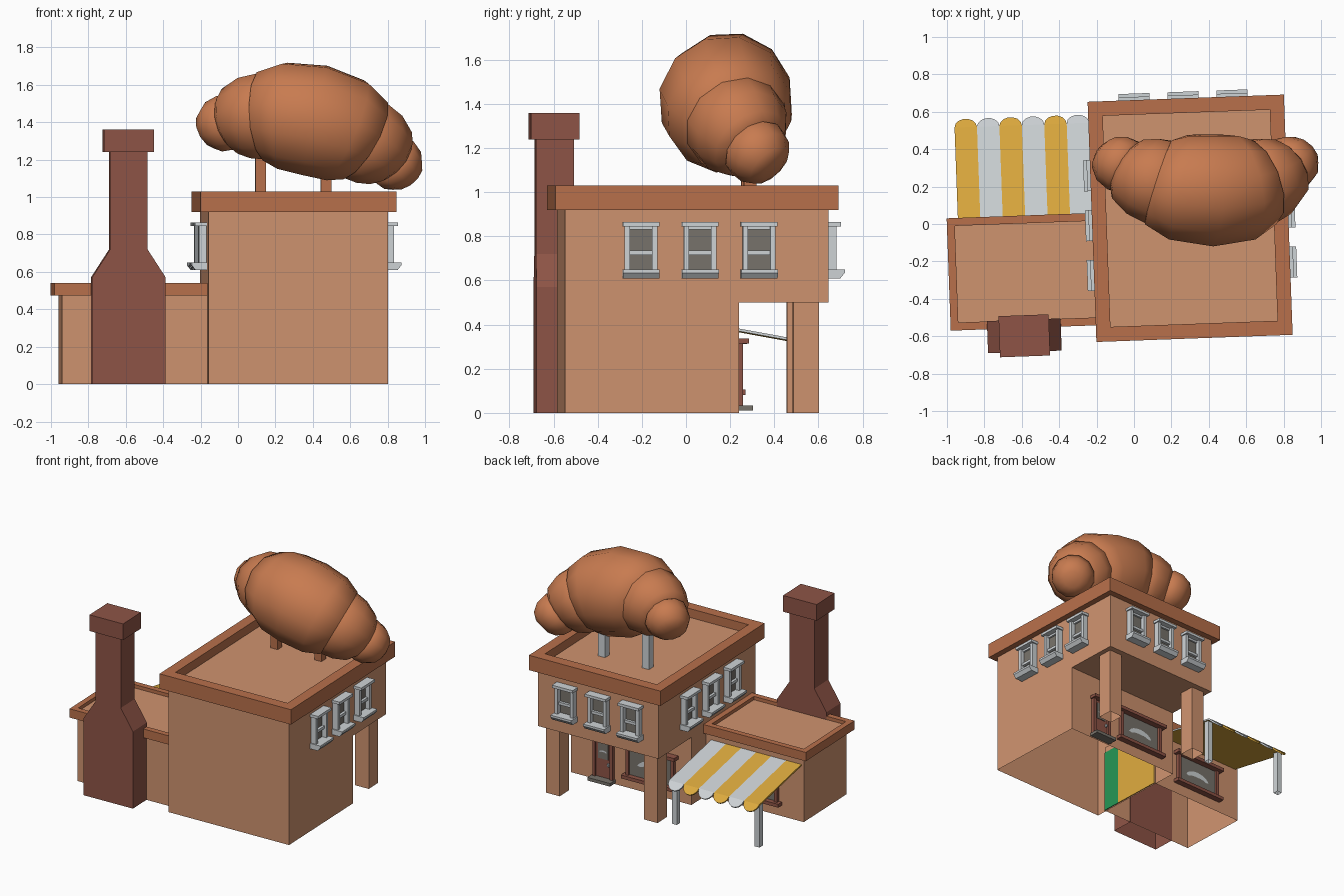
import bpy, bmesh, math
from mathutils import Matrix, Vector

if "Cube" in bpy.data.objects:
    bpy.data.objects.remove(bpy.data.objects["Cube"])

TURN = Matrix.Rotation(math.radians(2.1), 4, 'Z')   # whole building sits slightly turned


def mat(name, r, g, b):
    m = bpy.data.materials.new(name)
    lin = [((c / 255 + 0.055) / 1.055) ** 2.4 for c in (r, g, b)]
    m.diffuse_color = (*lin, 1)
    m.use_nodes = True
    m.node_tree.nodes["Principled BSDF"].inputs["Base Color"].default_value = m.diffuse_color
    return m


WALL = mat("wall tan", 207, 147, 111)
TRIM = mat("trim terracotta", 184, 112, 75)
BRICK = mat("brick red", 142, 84, 70)
GREY = mat("light grey", 206, 211, 214)
GLASS = mat("glass grey", 120, 115, 107)
YELLOW = mat("awning yellow", 222, 171, 62)
CRUST = mat("crust orange", 200, 123, 80)
GREEN = mat("panel green", 38, 150, 85)


def box(bm, x0, x1, y0, y1, z0, z1, m=0):
    prism(bm, [(y0, z0), (y1, z0), (y1, z1), (y0, z1)], x0, x1, m)


def prism(bm, prof, x0, x1, m=0):
    """Extrude a (y, z) profile along x."""
    loft(bm, [[(x, y, z) for y, z in prof] for x in (x0, x1)], m)


def loft(bm, loops, m=0, ring=False):
    rows = [[bm.verts.new(p) for p in lp] for lp in loops]
    pairs = list(zip(rows, rows[1:])) + ([(rows[-1], rows[0])] if ring else [])
    faces = []
    for a, b in pairs:
        for i in range(len(a)):
            j = (i + 1) % len(a)
            faces.append(bm.faces.new((a[i], a[j], b[j], b[i])))
    if not ring:
        faces += [bm.faces.new(rows[0]), bm.faces.new(rows[-1])]
    for f in faces:
        f.material_index = m


def finish(name, bm, mats, M=None, turn=True, smooth=False):
    # undersides at ground level are open
    low = [f for f in bm.faces if all(v.co.z < 0.001 for v in f.verts)]
    bmesh.ops.delete(bm, geom=low, context='FACES_ONLY')
    bmesh.ops.recalc_face_normals(bm, faces=bm.faces)
    if M:
        bm.transform(M)
    if turn:
        bm.transform(TURN)
    me = bpy.data.meshes.new(name)
    for f in bm.faces:
        f.smooth = smooth
    bm.to_mesh(me)
    bm.free()
    for m in mats:
        me.materials.append(m)
    ob = bpy.data.objects.new(name, me)
    bpy.context.collection.objects.link(ob)
    return ob


def rect(x0, x1, y0, y1, z):
    return [(x0, y0, z), (x1, y0, z), (x1, y1, z), (x0, y1, z)]


def parapet(name, x0, x1, y0, y1, z0, z1, t):
    bm = bmesh.new()
    i = (x0 + t, x1 - t, y0 + t, y1 - t)
    o = (x0, x1, y0, y1)
    loft(bm, [rect(*o, z0), rect(*o, z1), rect(*i, z1), rect(*i, z0)], ring=True)
    finish(name, bm, [TRIM])


# main building with the upper floor overhanging the entrance
bm = bmesh.new()
prism(bm, [(-.578, 0), (-.578, .965), (.617, .965), (.617, .5), (.211, .5), (.211, 0)], -.18, .782)
finish("main_walls", bm, [WALL])
parapet("main_parapet", -.224, .826, -.623, .662, .92, 1.03, .078)
for side, x in (("left", -.145), ("right", .637)):
    bm = bmesh.new()
    box(bm, x, x + .11, .46, .575, 0, .5)
    finish(side + "_column", bm, [WALL])

# side wing, with a two-tone end panel inside the main block
bm = bmesh.new()
box(bm, -.96, -.17, -.495, .03, 0, .515)
box(bm, -.17, -.165, -.495, -.35, .001, .47, 1)
box(bm, -.17, -.165, -.35, .03, .001, .47, 2)
finish("wing_walls", bm, [WALL, GREEN, YELLOW])
parapet("wing_parapet", -1.0, -.182, -.534, .067, .475, .54, .042)

# chimney
bm = bmesh.new()
loft(bm, [rect(-.608 - w, -.608 + w, -.576 - d, -.576 + d, z) for w, d, z in (
    (.197, .086, 0), (.197, .086, .57), (.1, .086, .72), (.1, .086, 1.24),
    (.134, .11, 1.24), (.134, .11, 1.36))])
finish("chimney", bm, [BRICK])


def on_wall(x, y, angle):
    """Frame whose +y points out of the wall."""
    return Matrix.Translation((x, y, 0)) @ Matrix.Rotation(math.radians(angle), 4, 'Z')


# upper sash windows
def sash(name, M):
    bm = bmesh.new()
    box(bm, -.06, .06, -.005, .009, .64, .85, 1)
    box(bm, -.083, .083, 0, .062, .845, .865)
    prism(bm, [(0, .61), (.06, .61), (.08, .635), (.08, .65), (0, .65)], -.083, .083)
    for s in (-1, 1):
        a, b = sorted((s * .05, s * .074))
        box(bm, a, b, 0, .042, .65, .845)
    box(bm, -.05, .05, 0, .028, .715, .735)
    box(bm, -.05, .05, 0, .022, .83, .845)
    finish(name, bm, [GREY, GLASS], M)


for i in range(3):
    sash(f"back_window_{i}", on_wall(.025 + .262 * i, .617, 0))
    sash(f"right_window_{i}", on_wall(.782, -.234 + .268 * i, -90))
    sash(f"left_window_{i}", on_wall(-.18, -.267 + .267 * i, 90))


def crescent(bm, cx, cz, r, y, m):
    """Pale pastry silhouette painted on glass."""
    n = 8
    rows = []
    for i in range(n + 1):
        a = math.pi * (.08 + .84 * i / n)
        k = .5 * math.sin(a) + .12
        rows.append([bm.verts.new((cx + q * math.cos(a), y, cz + .6 * q * math.sin(a)))
                     for q in (r, r * (1 - k))])
    for a, b in zip(rows, rows[1:]):
        bm.faces.new((a[0], a[1], b[1], b[0])).material_index = m


# shop windows
for name, x, y in (("shop_window", .14, .211), ("wing_window", -.57, .03)):
    bm = bmesh.new()
    box(bm, -.18, .18, -.005, .008, .1, .32, 1)
    box(bm, -.215, .215, 0, .052, .312, .337)
    box(bm, -.215, .215, 0, .045, .08, .105)
    for s in (-1, 1):
        a, b = sorted((s * .168, s * .192))
        box(bm, a, b, 0, .025, .105, .312)
    crescent(bm, 0, .17, .11, .0095, 2)
    finish(name, bm, [BRICK, GLASS, GREY], on_wall(x, y, 0))

# door with step
bm = bmesh.new()
box(bm, -.06, .06, -.005, .012, .03, .315)
for s in (-1, 1):
    a, b = sorted((s * .058, s * .08))
    box(bm, a, b, 0, .025, .03, .315)
box(bm, -.09, .09, 0, .052, .315, .337)
box(bm, -.04, .04, .01, .016, .17, .295, 1)
crescent(bm, 0, .215, .032, .0175, 2)
box(bm, -.05, -.035, .012, .025, .125, .145, 2)
box(bm, -.09, .09, 0, .07, .01, .033, 1)
finish("door", bm, [BRICK, GLASS, GREY], on_wall(.515, .211, 0))

# striped awning with scalloped edge
bm = bmesh.new()
W = .12
for i in range(6):
    x0 = -.94 + W * i
    p = [bm.verts.new(c) for c in ((x0, .03, .422), (x0 + W, .03, .422),
                                   (x0 + W, .55, .327), (x0, .55, .327))]
    arc = []
    for k in range(1, 7):
        a = math.pi * k / 7
        d = math.sin(a)
        arc.append(bm.verts.new((x0 + W / 2 - W / 2 * math.cos(a), .55 + .045 * d, .327 - .045 * d)))
    for f in (bm.faces.new(p), bm.faces.new([p[2], p[3]] + arc)):
        f.material_index = i % 2
bmesh.ops.remove_doubles(bm, verts=bm.verts, dist=.0005)
bmesh.ops.recalc_face_normals(bm, faces=bm.faces)
bmesh.ops.solidify(bm, geom=bm.faces[:], thickness=.012)
bmesh.ops.recalc_face_normals(bm, faces=bm.faces)
bm.normal_update()
for f in bm.faces:      # plain underside
    if f.normal.z < -.5 and f.calc_center_median().y < .5:
        f.material_index = 0
finish("awning", bm, [YELLOW, GREY])
for side, x in (("left", -.91), ("right", -.25)):
    bm = bmesh.new()
    box(bm, x - .02, x + .02, .49, .53, 0, .33)
    finish(side + "_awning_post", bm, [GREY])

# rooftop sign posts: trim colour in front, pale behind
for side, x in (("left", .13), ("right", .48)):
    bm = bmesh.new()
    box(bm, x - .028, x + .028, .245, .3, .95, 1.3)
    bmesh.ops.recalc_face_normals(bm, faces=bm.faces)
    bm.normal_update()
    for f in bm.faces:
        f.material_index = int(f.normal.y > .5 or f.normal.x < -.5)
    finish(side + "_sign_post", bm, [TRIM, GREY])

# rooftop pastry: bulging segments along a tilted arc
C, R = Vector((.41, .18, 1.41)), .67
tilt = Matrix.Rotation(math.radians(13), 3, 'Y')
u = tilt @ Vector((1, 0, 0))
v = tilt @ Vector((0, .75, -.66))
w = u.cross(v)
SIDE = [(.3, .2), (.42, .238), (.55, .225), (.68, .185), (.74, .13)]
TIP = [(.66, .12), (.74, .155), (.84, .145), (.92, .11), (.96, .06)]
CORE = [(-.47, .17), (-.42, .245), (-.26, .292), (0, .306), (.26, .292), (.42, .245), (.47, .17)]
segments = {"middle": CORE}
for nm, s in (("left", -1), ("right", 1)):
    segments[nm + "_side"] = [(s * t, r) for t, r in SIDE]
    segments[nm + "_tip"] = [(s * t, r) for t, r in TIP]
for nm, prof in segments.items():
    bm = bmesh.new()
    loops = []
    for t, r in prof:
        pos = C + R * (math.sin(t) * u + (1 - math.cos(t)) * v)
        out = math.sin(t) * u - math.cos(t) * v
        loops.append([pos + r * (math.cos(a) * out + math.sin(a) * w)
                      for a in (2 * math.pi * k / 12 for k in range(12))])
    loft(bm, loops)
    finish("pastry_" + nm, bm, [CRUST], turn=False, smooth=True)
